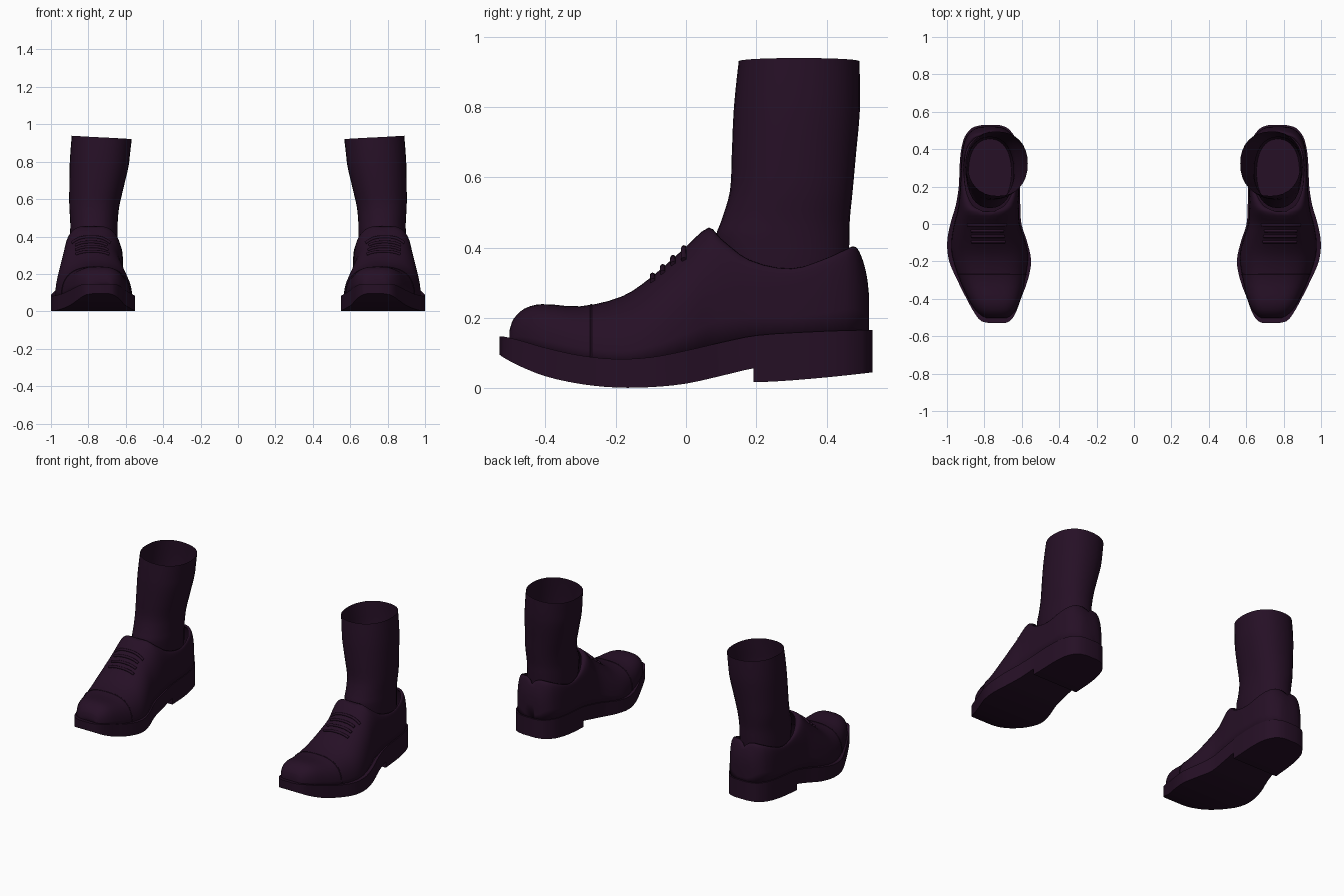
import bpy, bmesh, math

if "Cube" in bpy.data.objects:
    bpy.data.objects.remove(bpy.data.objects["Cube"])

leather = bpy.data.materials.new("dark plum leather")
leather.diffuse_color = (0.019, 0.005, 0.019, 1)
leather.use_nodes = True
leather.node_tree.nodes["Principled BSDF"].inputs["Base Color"].default_value = leather.diffuse_color


def finish(name, bm, angle=40):
    """Turn a bmesh into a smooth shaded object mirrored to the other foot."""
    bmesh.ops.remove_doubles(bm, verts=bm.verts, dist=0.0004)
    bmesh.ops.recalc_face_normals(bm, faces=bm.faces)
    me = bpy.data.meshes.new(name)
    bm.to_mesh(me)
    bm.free()
    me.materials.append(leather)
    ob = bpy.data.objects.new(name, me)
    bpy.context.collection.objects.link(ob)
    bpy.ops.object.select_all(action='DESELECT')
    ob.select_set(True)
    bpy.context.view_layer.objects.active = ob
    bpy.ops.object.shade_smooth_by_angle(angle=math.radians(angle))
    ob.modifiers.new("other_foot", 'MIRROR').use_axis[0] = True
    return ob


def sample(table, t):
    """Smooth row lookup in a station table, keyed by its first column."""
    t = min(max(t, table[0][0]), table[-1][0])
    i = max(k for k in range(len(table) - 1) if table[k][0] <= t)
    a, b = table[i], table[i + 1]
    p, n = table[max(i - 1, 0)], table[min(i + 2, len(table) - 1)]
    h = b[0] - a[0]
    u = (t - a[0]) / h
    row = []
    for c in range(1, len(a)):
        m0 = (b[c] - p[c]) / (b[0] - p[0]) * h
        m1 = (n[c] - a[c]) / (n[0] - a[0]) * h
        row.append((2*u**3 - 3*u**2 + 1) * a[c] + (u**3 - 2*u**2 + u) * m0
                   + (3*u**2 - 2*u**3) * b[c] + (u**3 - u**2) * m1)
    return row


def stations(table, steps, start=-9):
    out = []
    for a, b in zip(table, table[1:]):
        if a[0] >= start:
            out += [a[0] + (b[0] - a[0]) * k / steps for k in range(steps)]
    return out + [table[-1][0]]


def loft(bm, rows, closed, caps=(), skip=None):
    vs = [[bm.verts.new(p) for p in r] for r in rows]
    n = len(rows[0])
    for i in range(len(rows) - 1):
        for j in range(n if closed else n - 1):
            if skip and skip(i, j):
                continue
            k = (j + 1) % n
            bm.faces.new((vs[i][j], vs[i][k], vs[i + 1][k], vs[i + 1][j]))
    for c in caps:
        bm.faces.new(vs[c])


# Sole stations: y, inner x, outer x, underside z, welt z
SOLE = [(-.53, .69, .775, .095, .147), (-.52, .665, .815, .088, .147),
        (-.48, .635, .85, .066, .138), (-.40, .605, .895, .034, .115),
        (-.30, .568, .945, .012, .093), (-.20, .55, .988, .002, .083),
        (-.10, .57, .999, .003, .088), (0, .602, .982, .013, .107),
        (.10, .608, .953, .035, .13), (.20, .61, .937, .058, .15),
        (.35, .612, .93, .072, .16), (.45, .63, .912, .075, .164),
        (.50, .662, .882, .076, .165), (.52, .69, .852, .077, .165),
        (.53, .725, .81, .077, .165)]

bm = bmesh.new()
rows = []
for y in stations(SOLE, 3):
    xi, xo, zb, zt = sample(SOLE, y)
    rows.append([(xi, y, zb), (xo, y, zb), (xo, y, zt), (xi, y, zt)])
loft(bm, rows, True, (0, -1))
finish("sole", bm, 35)

# Heel block under the rear of the sole
bm = bmesh.new()
rows = []
for y in [.192] + stations(SOLE, 3, .199):
    xi, xo, zb, zt = sample(SOLE, y)
    low = .017 + .028 * max(0, (y - .2) / .33) ** 1.4
    rows.append([(xi, y, low), (xo, y, low), (xo, y, zb + .01), (xi, y, zb + .01)])
loft(bm, rows, True, (0, -1))
finish("heel", bm, 35)

# Upper stations: y, centre x, half width, collar half width, top z, squareness
UPPER = [(-.502, .735, .055, 0, .165, .7), (-.492, .737, .075, 0, .195, .7),
         (-.46, .74, .108, 0, .226, .7), (-.41, .745, .136, 0, .239, .7),
         (-.30, .757, .174, 0, .233, .75), (-.18, .768, .202, 0, .262, .85),
         (-.10, .778, .199, 0, .315, .85), (0, .786, .176, 0, .402, .8),
         (.065, .78, .165, .03, .457, .75), (.10, .777, .162, .085, .425, .7),
         (.18, .773, .158, .125, .365, .6), (.30, .77, .156, .14, .34, .6),
         (.40, .77, .148, .125, .37, .6), (.455, .77, .132, .085, .395, .6),
         (.482, .77, .115, .035, .402, .6), (.50, .77, .095, 0, .372, .6),
         (.515, .77, .068, 0, .315, .6), (.521, .77, .035, 0, .26, .6)]
SIDE = 12


def arch(y, grow=0.0):
    """Cross-section of the upper, outer side to inner side."""
    cx, w, hw, zt, e = sample(UPPER, y)
    hw = max(hw, 0) if .0 < y < .5 else 0
    zb = sample(SOLE, y)[3] - .012
    half = []
    for k in range(SIDE + 1):
        s = math.pi / 2 * k / SIDE
        half.append((hw + (w - hw) * max(math.cos(s), 0) ** e + (0 if k == SIDE and hw == 0 else grow),
                     zb + (zt - zb) * math.sin(s) ** e + grow))
    return ([(cx + a, y, z) for a, z in half]
            + [(cx - a, y, z) for a, z in reversed(half)])


bm = bmesh.new()
ys = stations(UPPER, 3)
loft(bm, [arch(y) for y in ys], False, (0, -1),
     skip=lambda i, j: j == SIDE and .06 < (ys[i] + ys[i + 1]) / 2 < .5)
upper = finish("shoe_upper", bm, 50)
thick = upper.modifiers.new("leather_thickness", 'SOLIDIFY')
thick.thickness = .012
thick.offset = -1

# Raised seam across the toe and laces over the instep, as thin tubes
def tube(name, pts, radius):
    bm = bmesh.new()
    rows = []
    for i, p in enumerate(pts):
        a, b = pts[max(i - 1, 0)], pts[min(i + 1, len(pts) - 1)]
        dx, dz = b[0] - a[0], b[2] - a[2]
        d = math.hypot(dx, dz) or 1
        rows.append([(p[0] - dz / d * radius * math.cos(t), p[1] + radius * math.sin(t),
                      p[2] + dx / d * radius * math.cos(t))
                     for t in (math.tau * k / 8 for k in range(8))])
    loft(bm, rows, True, (0, -1))
    finish(name, bm, 60)


for n, y in enumerate((-.095, -.066, -.037, -.006)):
    cx = sample(UPPER, y)[0]
    pts = [p for p in arch(y, .002) if abs(p[0] - cx) < .105]
    pts = [p for i, p in enumerate(pts) if i == 0 or math.dist(p, pts[i - 1]) > .003]
    tube("lace_%d" % (n + 1), pts, .008)
tube("toe_seam", [p for i, p in enumerate(arch(-.27)) if i != SIDE], .003)

# Sock stations: z, inner x, outer x, front y, back y
SOCK = [(.20, .655, .885, .10, .455), (.34, .645, .897, .095, .462),
        (.43, .643, .897, .085, .465), (.48, .643, .897, .102, .466),
        (.56, .635, .902, .125, .474), (.66, .612, .902, .130, .483),
        (.78, .585, .90, .135, .494), (.86, .576, .895, .142, .495),
        (.93, .568, .889, .150, .493)]
bm = bmesh.new()
rows = []
for z in stations(SOCK, 3):
    xi, xo, yf, yb = sample(SOCK, z)
    rim = max(0, (z - .7) / .23)
    ring = []
    for k in range(32):
        c, s = math.cos(math.tau * k / 32), math.sin(math.tau * k / 32)
        ring.append(((xi + xo) / 2 + (xo - xi) / 2 * math.copysign(abs(c) ** .9, c),
                     (yf + yb) / 2 + (yb - yf) / 2 * math.copysign(abs(s) ** .9, s),
                     z + rim * .009 * c))
    rows.append(ring)
loft(bm, rows, True, (0,))
finish("sock", bm, 50)
